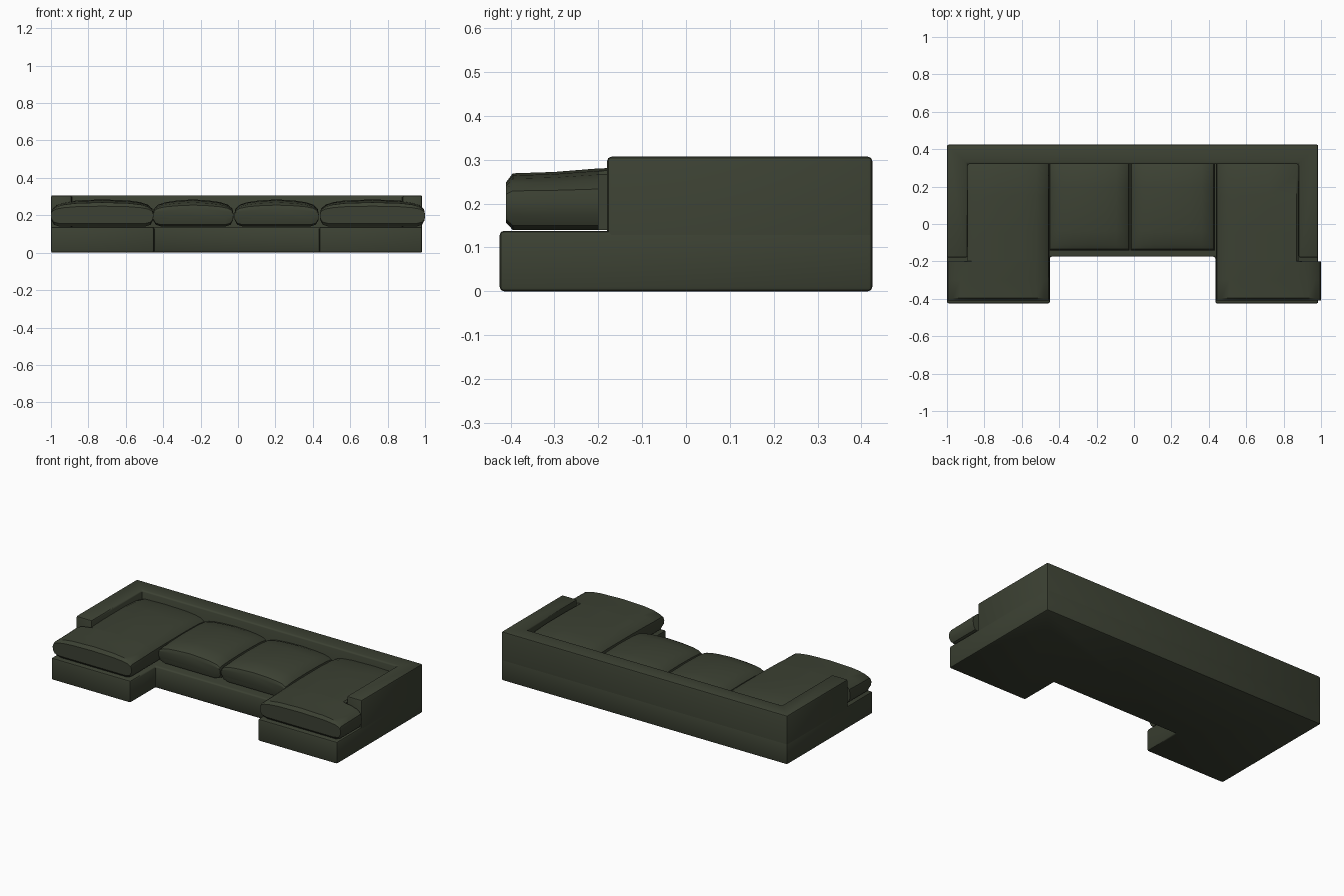
import bpy, bmesh, math

if "Cube" in bpy.data.objects:
    bpy.data.objects.remove(bpy.data.objects["Cube"])

fabric = bpy.data.materials.new("dark_green_fabric")
fabric.diffuse_color = (0.045, 0.053, 0.033, 1)
fabric.use_nodes = True
fabric.node_tree.nodes["Principled BSDF"].inputs["Base Color"].default_value = fabric.diffuse_color


def finish(bm, name, angle):
    bmesh.ops.recalc_face_normals(bm, faces=bm.faces[:])
    me = bpy.data.meshes.new(name)
    bm.to_mesh(me)
    bm.free()
    ob = bpy.data.objects.new(name, me)
    bpy.context.collection.objects.link(ob)
    me.materials.append(fabric)
    bpy.ops.object.select_all(action='DESELECT')
    ob.select_set(True)
    bpy.context.view_layer.objects.active = ob
    bpy.ops.object.shade_smooth_by_angle(angle=math.radians(angle))
    return ob


def slab(name, outline, z0, z1, bevel, bevel_bottom=True):
    """Extruded outline with softened edges."""
    bm = bmesh.new()
    face = bm.faces.new([bm.verts.new((x, y, z0)) for x, y in outline])
    ext = bmesh.ops.extrude_face_region(bm, geom=[face], use_keep_orig=True)
    for v in ext["geom"]:
        if isinstance(v, bmesh.types.BMVert):
            v.co.z = z1
    bmesh.ops.recalc_face_normals(bm, faces=bm.faces[:])
    edges = [e for e in bm.edges
             if bevel_bottom or not all(abs(v.co.z - z0) < 1e-5 for v in e.verts)]
    bmesh.ops.bevel(bm, geom=edges, offset=bevel, segments=2, profile=0.5,
                    affect='EDGES')
    return finish(bm, name, 40)


# Cushion cross-section: distance from the edge, height
EDGE = [(0.0, 0.205), (0.006, 0.235), (0.03, 0.257), (0.07, 0.27), (0.13, 0.279)]
LOW = [(0.045, 0.14), (0.015, 0.15), (0.002, 0.175)]


def cushion(name, x0, x1, rows):
    """Pillow section lofted along y. rows: y, end pinch, crown drop, x limits."""
    section = [(x0 + d, z) for d, z in LOW + EDGE]
    section += [((x0 + x1) / 2, 0.285)]
    section += [(x1 - d, z) for d, z in reversed(LOW + EDGE)]
    bm = bmesh.new()
    rings = []
    for y, pinch, drop, lo, hi in rows:
        ring = []
        for x, z in section:
            if z > 0.205:
                z = 0.205 + (z - 0.205) * (1 - drop)
            else:
                z = 0.205 + (z - 0.205) * (1 - pinch)
            ring.append(bm.verts.new((min(max(x, lo), hi), y, z)))
        rings.append(ring)
    n = len(section)
    for a, b in zip(rings, rings[1:]):
        for i in range(n):
            j = (i + 1) % n
            bm.faces.new((a[i], a[j], b[j], b[i]))
    bm.faces.new(rings[0])
    bm.faces.new(rings[-1])
    return finish(bm, name, 35)


# U-shaped plinth
slab("base", [(-1, -0.425), (-0.45, -0.425), (-0.45, -0.175), (0.435, -0.175),
              (0.435, -0.425), (0.985, -0.425), (0.985, 0.425), (-1, 0.425)],
     0, 0.138, 0.01)

# Backrest and both arms, one wrapped frame
slab("back_and_arms", [(-1, -0.18), (-0.89, -0.18), (-0.89, 0.32), (0.88, 0.32),
                       (0.88, -0.18), (0.985, -0.18), (0.985, 0.425), (-1, 0.425)],
     0.11, 0.307, 0.01, False)

# Long end cushions, notched around the arms
for name, x0, x1, lo, hi in (("left_chaise_cushion", -1.0, -0.452, -0.89, 9),
                             ("right_chaise_cushion", 0.438, 1.0, -9, 0.88)):
    cushion(name, x0, x1, [
        (-0.41, 0.25, 0.45, -9, 9), (-0.395, 0, 0.2, -9, 9),
        (-0.3, 0, 0.16, -9, 9), (-0.2, 0, 0.06, -9, 9),
        (-0.199, 0, 0.06, lo, hi), (-0.05, 0, 0, lo, hi),
        (0.15, 0, 0, lo, hi), (0.26, 0, 0.1, lo, hi), (0.32, 0, 0.3, lo, hi)])

# Two middle seat cushions
for name, x0, x1 in (("left_seat_cushion", -0.456, -0.024),
                     ("right_seat_cushion", -0.02, 0.432)):
    cushion(name, x0, x1, [
        (-0.142, 0.6, 0.6, -9, 9), (-0.135, 0.15, 0.38, -9, 9),
        (-0.11, 0, 0.2, -9, 9), (-0.04, 0, 0.06, -9, 9), (0.08, 0, 0, -9, 9),
        (0.2, 0, 0.05, -9, 9), (0.28, 0, 0.18, -9, 9), (0.32, 0, 0.4, -9, 9)])
